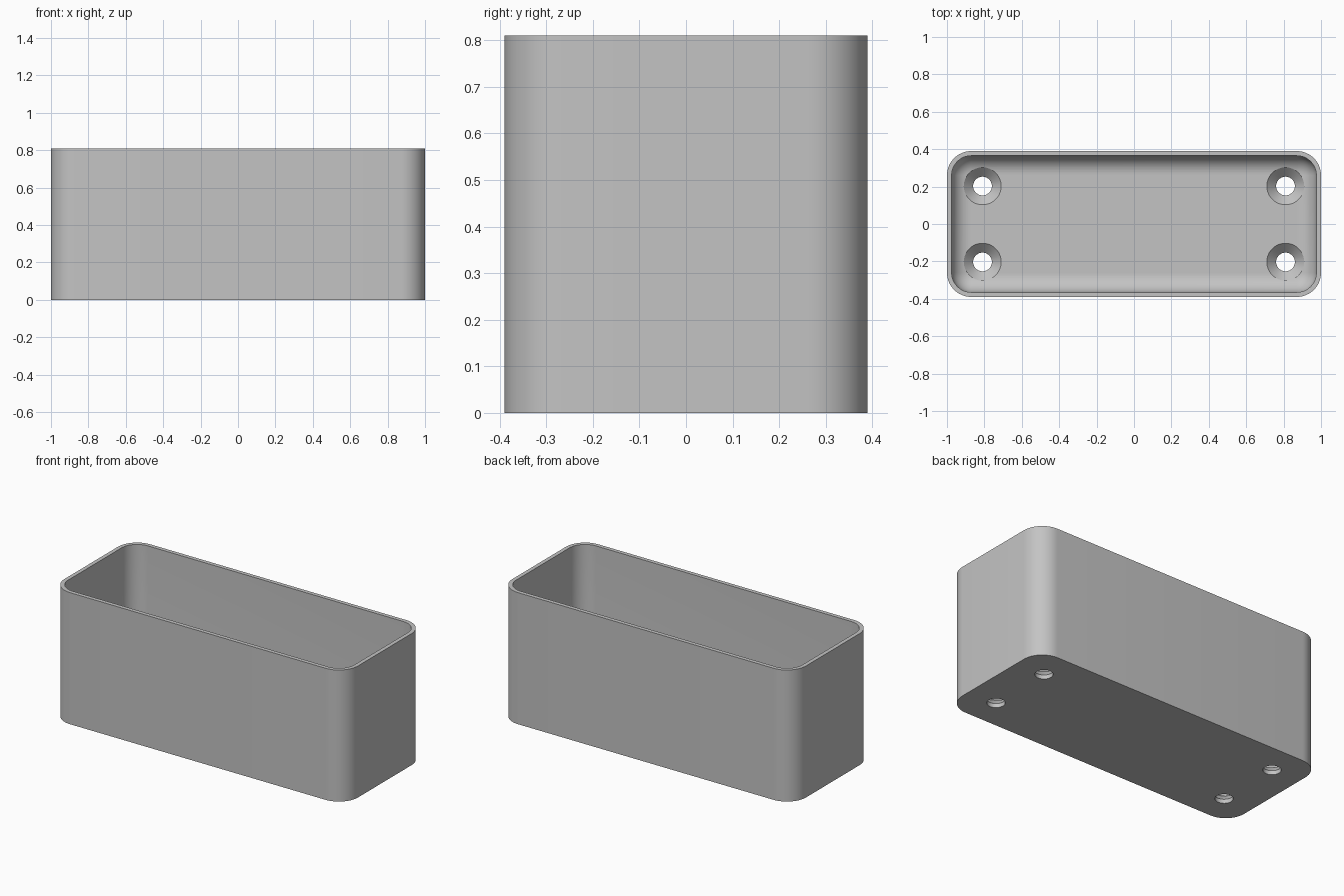
import bpy, bmesh
from math import pi, sin, cos

cube = bpy.data.objects.get("Cube")
if cube:
    bpy.data.objects.remove(cube, do_unlink=True)

# Main dimensions
HALF_X, HALF_Y, HEIGHT = 1.0, 0.39, 0.81
CORNER, WALL, FLOOR, FILLET = 0.13, 0.025, 0.075, 0.1
HOLE, SINK = 0.05, 0.1
STEPS = 12

grey = bpy.data.materials.new("grey plastic")
grey.use_nodes = True
colour = (0.55, 0.55, 0.55, 1)
grey.diffuse_color = colour
grey.node_tree.nodes["Principled BSDF"].inputs["Base Color"].default_value = colour


def rounded_loop(inset, z):
    """Rounded rectangle, inset from the outer outline."""
    radius = CORNER - inset
    points = []
    for q, (sx, sy) in enumerate([(1, 1), (-1, 1), (-1, -1), (1, -1)]):
        for i in range(STEPS + 1):
            a = (q + i / STEPS) * pi / 2
            points.append((sx * (HALF_X - CORNER) + radius * cos(a),
                           sy * (HALF_Y - CORNER) + radius * sin(a), z))
    return points


def circle_loop(x, y, radius, z, count=48):
    return [(x + radius * cos(2 * pi * i / count),
             y + radius * sin(2 * pi * i / count), z) for i in range(count)]


def loft(bm, loops):
    """Skin a closed solid through a stack of loops."""
    rings = [[bm.verts.new(p) for p in loop] for loop in loops]
    n = len(rings[0])
    for low, high in zip(rings, rings[1:]):
        for i in range(n):
            j = (i + 1) % n
            bm.faces.new((low[i], low[j], high[j], high[i]))
    bm.faces.new(rings[0][::-1])
    bm.faces.new(rings[-1])


def make_object(name, bm):
    bmesh.ops.recalc_face_normals(bm, faces=bm.faces)
    mesh = bpy.data.meshes.new(name)
    bm.to_mesh(mesh)
    bm.free()
    mesh.materials.append(grey)
    obj = bpy.data.objects.new(name, mesh)
    bpy.context.collection.objects.link(obj)
    return obj


# Open box: outside wall, rim, inside wall, then the floor fillet
loops = [rounded_loop(0, 0), rounded_loop(0, HEIGHT), rounded_loop(WALL, HEIGHT)]
for i in range(STEPS + 1):
    a = i / STEPS * pi / 2
    loops.append(rounded_loop(WALL + FILLET * (1 - cos(a)),
                              FLOOR + FILLET * (1 - sin(a))))
bm = bmesh.new()
loft(bm, loops)
box = make_object("open_box", bm)

# Countersunk screw holes near the four corners
bm = bmesh.new()
for x in (-0.81, 0.81):
    for y in (-0.203, 0.203):
        loft(bm, [circle_loop(x, y, r, z) for r, z in
                  ((HOLE, -0.05), (HOLE, FLOOR - 0.05),
                   (SINK, FLOOR), (SINK, FLOOR + 0.15))])
cutter = make_object("screw_hole_cutter", bm)
cutter.hide_render = True

cut = box.modifiers.new("Screw holes", "BOOLEAN")
cut.operation = "DIFFERENCE"
cut.solver = "EXACT"
cut.object = cutter

bpy.ops.object.select_all(action="DESELECT")
bpy.context.view_layer.objects.active = box
box.select_set(True)
bpy.ops.object.modifier_apply(modifier=cut.name)
bpy.data.objects.remove(cutter, do_unlink=True)
bpy.ops.object.shade_smooth_by_angle(angle=pi / 6)
